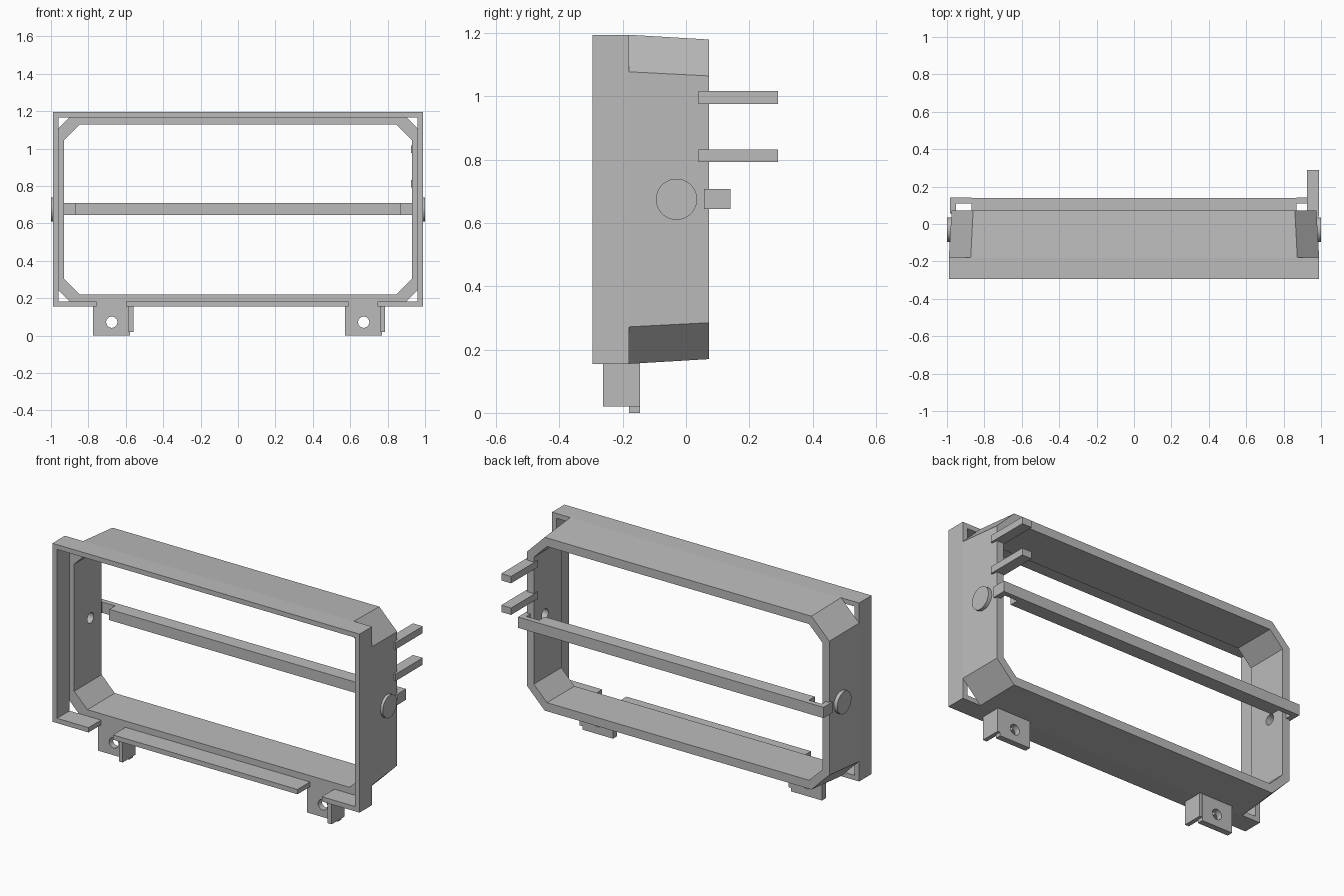
import bpy, bmesh, math
from mathutils import Matrix

cube = bpy.data.objects.get("Cube")
if cube:
    bpy.data.objects.remove(cube, do_unlink=True)

grey = bpy.data.materials.new("plain grey")
grey.use_nodes = True
grey.diffuse_color = (0.5, 0.5, 0.5, 1)
grey.node_tree.nodes["Principled BSDF"].inputs["Base Color"].default_value = (0.5, 0.5, 0.5, 1)


def finish(name, bm):
    bmesh.ops.recalc_face_normals(bm, faces=bm.faces)
    mesh = bpy.data.meshes.new(name)
    bm.to_mesh(mesh)
    bm.free()
    mesh.materials.append(grey)
    obj = bpy.data.objects.new(name, mesh)
    bpy.context.collection.objects.link(obj)
    return obj


def box(name, x, y, z):
    """Box from (low, high) pairs."""
    bm = bmesh.new()
    bmesh.ops.create_cube(bm, size=1)
    for v in bm.verts:
        v.co = [lo + (c + 0.5) * (hi - lo) for c, (lo, hi) in zip(v.co, (x, y, z))]
    return finish(name, bm)


def cylinder(name, centre, radius, length, axis):
    bm = bmesh.new()
    turn = Matrix.Rotation(math.pi / 2, 4, "Y" if axis == "X" else "X")
    bmesh.ops.create_cone(bm, cap_ends=True, segments=40, radius1=radius, radius2=radius,
                          depth=length, matrix=Matrix.Translation(centre) @ turn)
    return finish(name, bm)


def outline(half, low, high, cut=0):
    """Rectangle in x and z, with cut corners where cut is above zero."""
    if not cut:
        return [(-half, low), (half, low), (half, high), (-half, high)]
    return [(-half + cut, low), (half - cut, low), (half, low + cut), (half, high - cut),
            (half - cut, high), (-half + cut, high), (-half, high - cut), (-half, low + cut)]


def ring(name, y0, y1, outer0, outer1, inner):
    """Hollow frame running from y0 to y1."""
    bm = bmesh.new()
    loops = [[bm.verts.new((x, y, z)) for x, z in pts]
             for pts, y in ((outer0, y0), (outer1, y1), (inner, y1), (inner, y0))]
    n = len(inner)
    for a, b in zip(loops, loops[1:] + loops[:1]):
        for i in range(n):
            j = (i + 1) % n
            bm.faces.new((a[i], a[j], b[j], b[i]))
    return finish(name, bm)


def cut_out(target, cutter):
    mod = target.modifiers.new("cut", "BOOLEAN")
    mod.operation, mod.solver, mod.object = "DIFFERENCE", "EXACT", cutter
    bpy.context.view_layer.objects.active = target
    bpy.ops.object.modifier_apply(modifier=mod.name)
    bpy.data.objects.remove(cutter, do_unlink=True)


# Rectangular front rim and the tapered eight-sided body behind it
FRONT, STEP, BACK = -0.295, -0.18, 0.073
rect = outline(0.99, 0.155, 1.195)
rim = ring("front_rim", FRONT, STEP, rect, rect, outline(0.96, 0.183, 1.167))
body = ring("rear_body", STEP, BACK, outline(0.99, 0.155, 1.195, 0.117),
            outline(0.975, 0.17, 1.18, 0.115), outline(0.93, 0.22, 1.13, 0.085))

# Mounting tabs below the frame, each with a hole, a side rib and a notch in the rim
for side, x in (("right", -0.675), ("left", 0.672)):
    tab = box(side + "_tab", (x - 0.1, x + 0.098), (STEP, -0.145), (0, 0.17))
    cut_out(tab, cylinder("hole_cutter", (x, STEP, 0.072), 0.03, 0.3, "Y"))
    box(side + "_tab_rib", (x + 0.09, x + 0.115), (-0.262, -0.1455), (0.02, 0.16))
    cut_out(rim, box("notch_cutter", (x - 0.082, x + 0.075), (-0.4, -0.1), (0.1, 0.21)))

# Pivot discs on the side walls, with a blind hole from inside
for side, s in (("right", -1), ("left", 1)):
    spot = (s * 0.93, -0.03, 0.675)
    cut_out(body, cylinder("pivot_cutter", spot, 0.03, 0.09, "X"))
    cylinder(side + "_pivot_disc", (s * 0.988, -0.03, 0.675), 0.065, 0.024, "X")

# Cross bar with thin ends and hooks touching the body
bar_z = (0.645, 0.708)
box("cross_bar", (-0.87, 0.87), (0.057, 0.14), bar_z)
for side, s in (("right", -1), ("left", 1)):
    box(side + "_bar_end", sorted((s * 0.868, s * 0.985)), (0.11, 0.1405), bar_z)
    box(side + "_bar_hook", sorted((s * 0.953, s * 0.985)), (0.057, 0.12), bar_z)

# Two prongs at the back of the left wall
for name, z in (("upper_prong", 0.997), ("lower_prong", 0.813)):
    box(name, (0.925, 0.988), (0.04, 0.29), (z - 0.02, z + 0.02))

# Keep edges sharp, round parts smooth
bpy.ops.object.select_all(action="DESELECT")
for obj in bpy.context.collection.objects:
    if obj.type == "MESH":
        obj.select_set(True)
        bpy.context.view_layer.objects.active = obj
bpy.ops.object.shade_smooth_by_angle(angle=math.radians(25))
